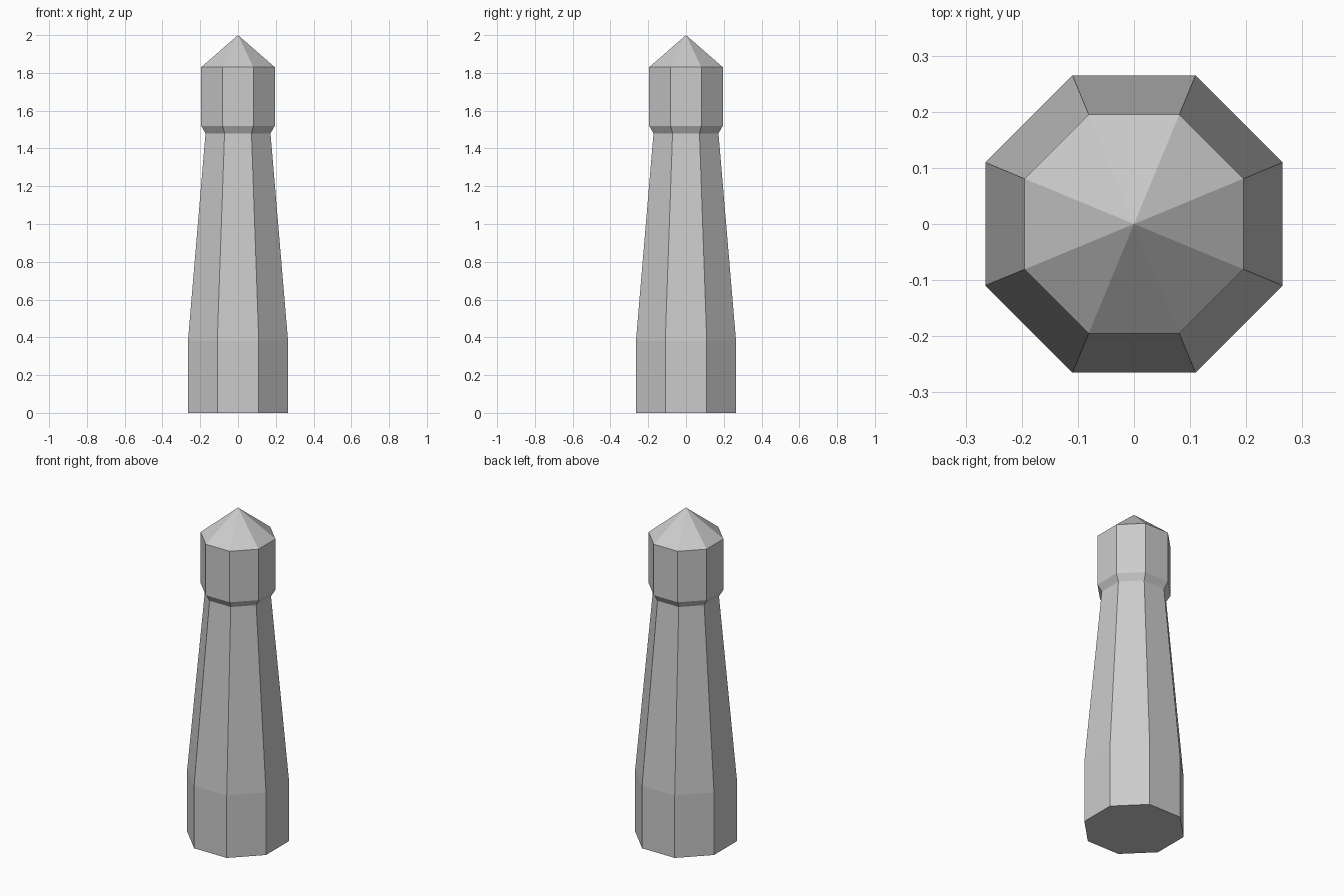
import bpy, bmesh, math

SIDES = 8

cube = bpy.data.objects.get("Cube")
if cube:
    bpy.data.objects.remove(cube, do_unlink=True)

stone = bpy.data.materials.new("grey_stone")
stone.use_nodes = True
colour = (0.6, 0.6, 0.6, 1)
stone.diffuse_color = colour
stone.node_tree.nodes["Principled BSDF"].inputs["Base Color"].default_value = colour


def octagon(bm, half_width, z):
    """Ring of vertices whose flat sides face the axes."""
    r = half_width / math.cos(math.pi / SIDES)
    angles = [(i + 0.5) * math.tau / SIDES for i in range(SIDES)]
    return [bm.verts.new((r * math.cos(a), r * math.sin(a), z)) for a in angles]


# Pillar profile: base, taper, flared collar, head
profile = [(0.265, 0), (0.265, 0.38), (0.172, 1.48), (0.195, 1.52), (0.195, 1.83)]
bm = bmesh.new()
rings = [octagon(bm, w, z) for w, z in profile]
apex = bm.verts.new((0, 0, 2))

bm.faces.new(reversed(rings[0]))
for i in range(SIDES):
    j = (i + 1) % SIDES
    for low, high in zip(rings, rings[1:]):
        bm.faces.new((low[i], low[j], high[j], high[i]))
    # Pointed cap
    bm.faces.new((rings[-1][i], rings[-1][j], apex))

mesh = bpy.data.meshes.new("pillar")
bm.to_mesh(mesh)
bm.free()
mesh.materials.append(stone)
pillar = bpy.data.objects.new("pillar", mesh)
bpy.context.collection.objects.link(pillar)
